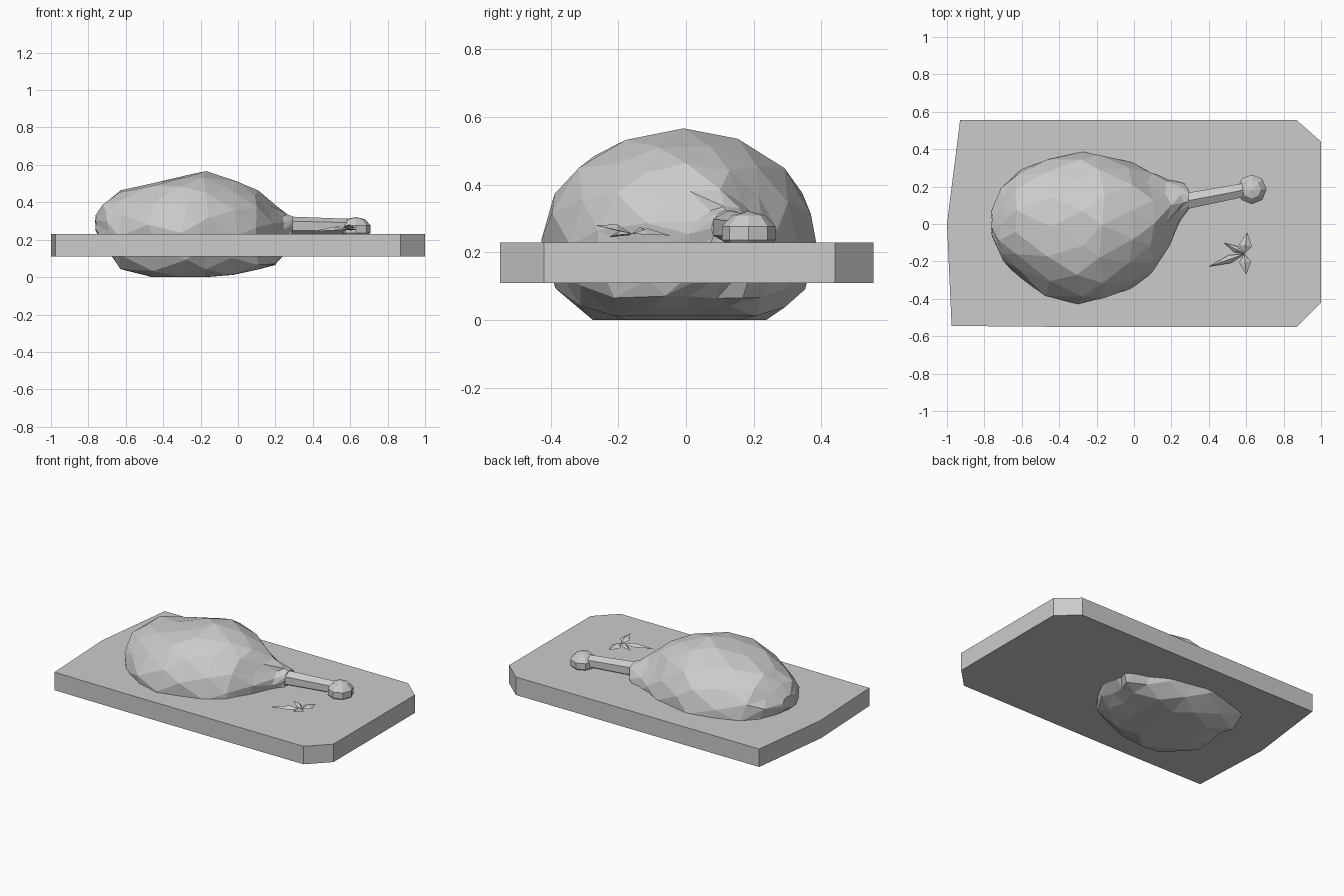
import bpy, bmesh, math, random
from mathutils import Vector, Matrix

if "Cube" in bpy.data.objects:
    bpy.data.objects.remove(bpy.data.objects["Cube"])

random.seed(4)
gray = bpy.data.materials.new("light gray")
gray.diffuse_color = (0.6, 0.6, 0.6, 1)
gray.use_nodes = True
gray.node_tree.nodes["Principled BSDF"].inputs["Base Color"].default_value = gray.diffuse_color


def finish(name, bm):
    bmesh.ops.recalc_face_normals(bm, faces=bm.faces)
    me = bpy.data.meshes.new(name)
    bm.to_mesh(me)
    bm.free()
    me.materials.append(gray)
    ob = bpy.data.objects.new(name, me)
    bpy.context.collection.objects.link(ob)
    return ob


# Cutting board: clipped corners on the right, slightly bent left edge
outline = [(-.93, .555), (-1, 0), (-.975, -.545), (-.4, -.55), (.87, -.55),
           (1, -.42), (1, .44), (.87, .555)]
bm = bmesh.new()
base = bm.faces.new([bm.verts.new((x, y, .11)) for x, y in outline])
ext = bmesh.ops.extrude_face_region(bm, geom=[base], use_keep_orig=True)
bmesh.ops.translate(bm, vec=(0, 0, .12),
                    verts=[v for v in ext['geom'] if isinstance(v, bmesh.types.BMVert)])
finish("cutting_board", bm)

# Roast: faceted rings along x: x, y min, y max, z bottom, z top
sections = [(-.76, -.06, .07, .25, .33),
            (-.71, -.20, .20, .18, .395),
            (-.62, -.26, .29, .045, .465),
            (-.46, -.39, .36, .00, .51),
            (-.29, -.43, .39, .00, .55),
            (-.17, -.40, .375, .00, .57),
            (-.02, -.34, .33, .012, .52),
            (.09, -.27, .28, .04, .46),
            (.18, -.13, .24, .07, .385),
            (.25, .01, .215, .14, .34),
            (.29, .075, .185, .23, .325)]
N = 14
bm = bmesh.new()
rings = []
for i, (x, y0, y1, z0, z1) in enumerate(sections):
    zm = z0 + (z1 - z0) * .42
    ring = []
    for k in range(N):
        a = 2 * math.pi * (k + .5 * (i % 2)) / N
        c, s = math.cos(a), math.sin(a)
        y = (y0 + y1) / 2 + (y1 - y0) / 2 * c
        z = zm + (z1 - zm) * s if s > 0 else zm - (zm - z0) * min(1, -1.35 * s)
        j = .02 if 0 < i < len(sections) - 1 else .004
        z += random.uniform(-.3, .3) * j if z > .02 else 0
        ring.append(bm.verts.new((x + random.uniform(-j, j),
                                  y + random.uniform(-.3, .3) * j, z)))
    rings.append(ring)
for i in range(len(rings) - 1):
    a, b = rings[i], rings[i + 1]
    for k in range(N):
        n = (k + 1) % N
        if i % 2 == 0:
            tris = ((a[k], a[n], b[k]), (a[n], b[n], b[k]))
        else:
            tris = ((a[k], b[n], b[k]), (a[k], a[n], b[n]))
        for t in tris:
            bm.faces.new(t)
bm.faces.new(rings[0])
bm.faces.new(rings[-1])
finish("roast_meat", bm)

# Bone shaft: six-sided rod leaving the narrow end of the roast
p, q = Vector((.24, .115, .275)), Vector((.59, .182, .27))
d = q - p
bm = bmesh.new()
bmesh.ops.create_cone(bm, cap_ends=True, segments=6, radius1=.05, radius2=.042, depth=d.length,
                      matrix=Matrix.Translation((p + q) / 2) @ d.to_track_quat('Z', 'Y').to_matrix().to_4x4())
finish("bone_shaft", bm)

# Bone knob
bm = bmesh.new()
bmesh.ops.create_uvsphere(bm, u_segments=8, v_segments=5, radius=1,
                          matrix=Matrix.Translation((.63, .185, .257)) @ Matrix.Diagonal((.083, .083, .065, 1)))
finish("bone_knob", bm)

# Herb sprig: thin folded leaves fanning out from one point
bm = bmesh.new()
root = Vector((.59, -.16, .255))
for tx, ty, tz, w in [(.40, -.228, .245, .022), (.605, -.045, .25, .035),
                      (.60, -.27, .28, .032), (.48, -.10, .26, .018)]:
    tip = Vector((tx, ty, tz))
    mid = root.lerp(tip, .4)
    side = (tip - root).cross(Vector((0, 0, 1))).normalized() * w
    r, t, l, m, h = [bm.verts.new(c) for c in
                     (root, tip, mid + side, mid - side, mid + Vector((0, 0, .018)))]
    for f in ((r, l, h), (l, t, h), (t, m, h), (m, r, h), (r, m, t, l)):
        bm.faces.new(f)
finish("herb_sprig", bm)
